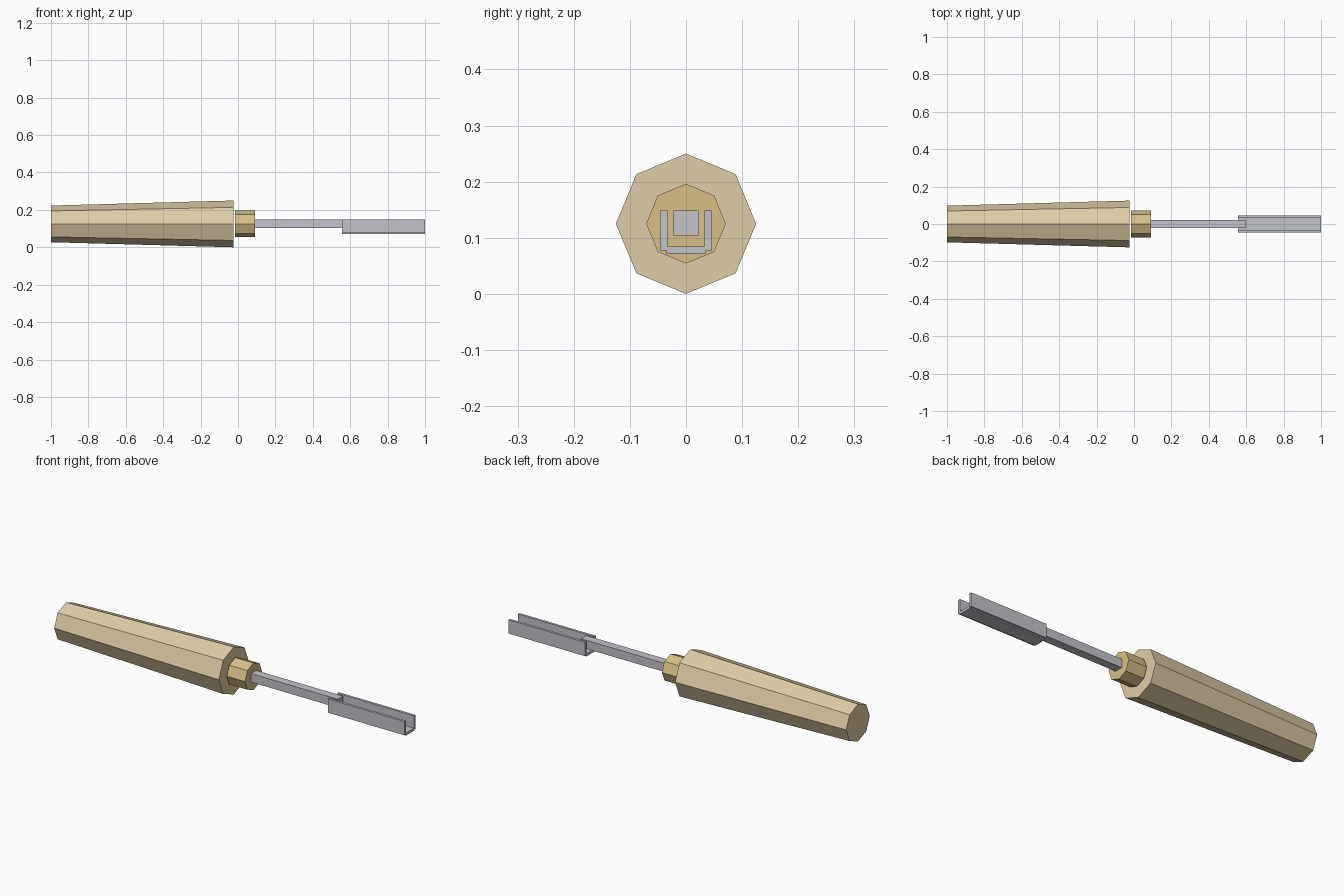
import bpy
import math

cube = bpy.data.objects.get("Cube")
if cube:
    bpy.data.objects.remove(cube, do_unlink=True)

AXIS_Z = 0.125


def material(name, rgb):
    m = bpy.data.materials.new(name)
    m.use_nodes = True
    m.diffuse_color = (*rgb, 1)
    m.node_tree.nodes["Principled BSDF"].inputs["Base Color"].default_value = (*rgb, 1)
    return m


def loft(name, sections, mat):
    """Closed solid through matching (y, z) outlines placed along x."""
    n = len(sections[0][1])
    verts = [(x, y, z) for x, outline in sections for y, z in outline]
    faces = [tuple(reversed(range(n))),
             tuple(range(len(verts) - n, len(verts)))]
    for s in range(len(sections) - 1):
        for i in range(n):
            a, b = s * n + i, s * n + (i + 1) % n
            faces.append((a, b, b + n, a + n))
    mesh = bpy.data.meshes.new(name)
    mesh.from_pydata(verts, [], faces)
    mesh.materials.append(mat)
    obj = bpy.data.objects.new(name, mesh)
    bpy.context.collection.objects.link(obj)
    return obj


def octagon(radius):
    angles = [i * math.tau / 8 for i in range(8)]
    return [(radius * math.cos(a), AXIS_Z + radius * math.sin(a)) for a in angles]


wood = material("pale wood", (0.73, 0.61, 0.38))
brass = material("brass", (0.68, 0.53, 0.24))
steel = material("steel", (0.54, 0.55, 0.59))

# Tapered octagonal handle and its collar
loft("handle", [(-1, octagon(0.098)), (-0.024, octagon(0.125))], wood)
loft("collar", [(-0.016, octagon(0.071)), (0.09, octagon(0.071))], brass)

# Square shaft reaching into the blade
square = [(-0.022, 0.104), (0.022, 0.104), (0.022, 0.149), (-0.022, 0.149)]
loft("shaft", [(0.08, square), (0.595, square)], steel)

# Open-topped channel blade, mirrored from half of its profile
half = [(0.035, 0.071), (0.035, 0.077), (0.046, 0.077),
        (0.046, 0.149), (0.033, 0.149), (0.033, 0.084)]
channel = half + [(-y, z) for y, z in reversed(half)]
loft("channel_blade", [(0.555, channel), (1, channel)], steel)
